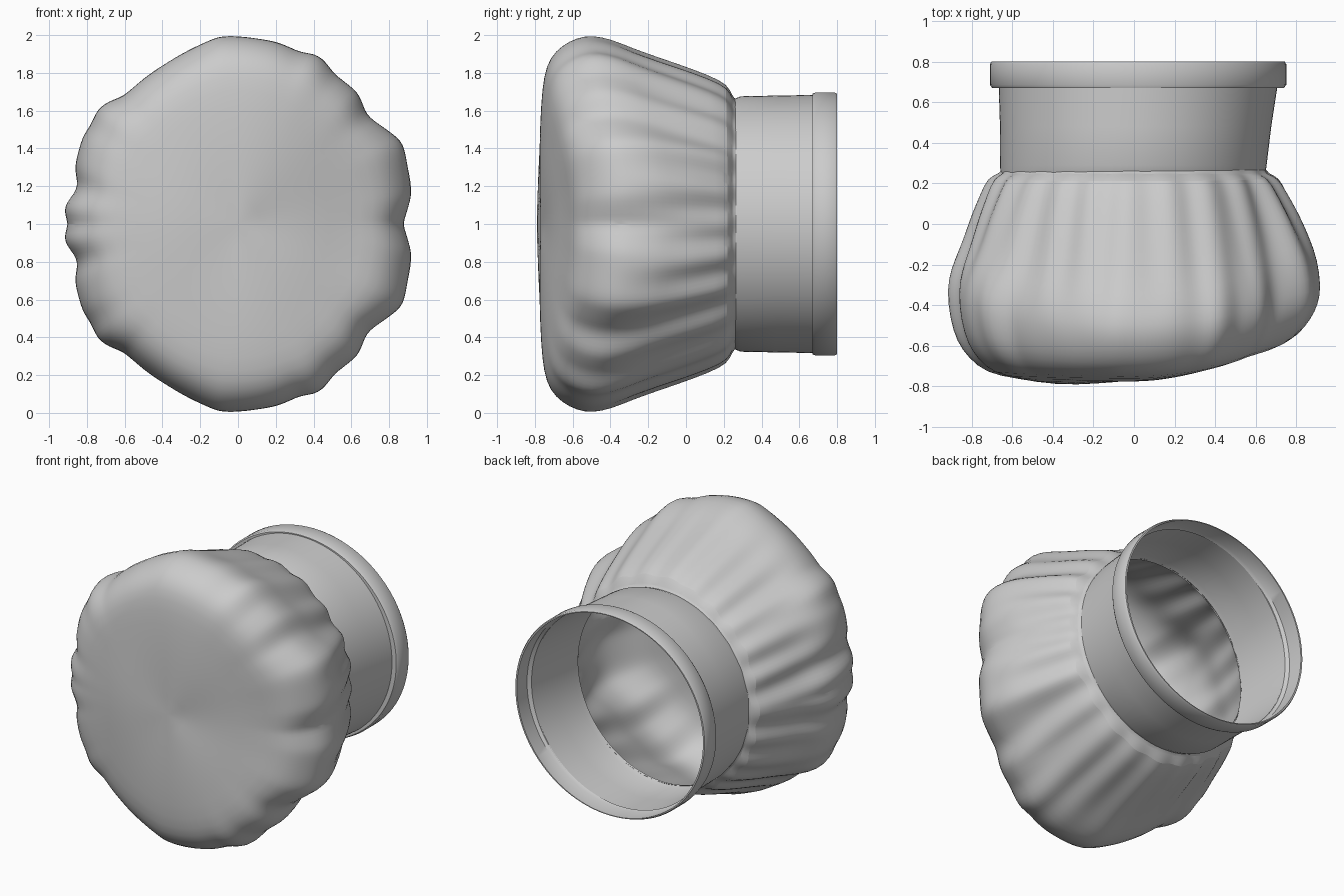
import bpy, bmesh, math

if "Cube" in bpy.data.objects:
    bpy.data.objects.remove(bpy.data.objects["Cube"])

N = 120

# Upper half of the gathered crown outline (x, z), mirrored across z = 1
HALF = [(.875, 1.0), (.925, 1.15), (.91, 1.27), (.88, 1.43), (.77, 1.52), (.68, 1.58),
        (.64, 1.7), (.51, 1.8), (.43, 1.905), (.33, 1.915), (.22, 1.965), (0, 2.0),
        (-.1, 2.0), (-.27, 1.92), (-.45, 1.81), (-.61, 1.68), (-.745, 1.625),
        (-.78, 1.53), (-.83, 1.46), (-.87, 1.3), (-.845, 1.2), (-.935, 1.08), (-.9, 1.0)]
POLAR = [(math.atan2(z - 1, x), math.hypot(x, z - 1)) for x, z in HALF]


def outline(a):
    a = abs(math.remainder(a, 2 * math.pi))
    for (a0, r0), (a1, r1) in zip(POLAR, POLAR[1:]):
        if a <= a1:
            return r0 + (r1 - r0) * (a - a0) / (a1 - a0)
    return POLAR[-1][1]


def ellipse(a, rx, rz):
    return 1 / math.hypot(math.cos(a) / rx, math.sin(a) / rz)


def loft(name, rings, tip=None):
    """Skin closed rings, optionally closing the last one to a tip."""
    bm = bmesh.new()
    rows = [[bm.verts.new(p) for p in ring] for ring in rings]
    for p, q in zip(rows, rows[1:]):
        for i in range(N):
            j = (i + 1) % N
            bm.faces.new((p[i], p[j], q[j], q[i]))
    if tip:
        t = bm.verts.new(tip)
        for i in range(N):
            bm.faces.new((rows[-1][i], rows[-1][(i + 1) % N], t))
    bmesh.ops.recalc_face_normals(bm, faces=bm.faces)
    me = bpy.data.meshes.new(name)
    bm.to_mesh(me)
    bm.free()
    ob = bpy.data.objects.new(name, me)
    bpy.context.collection.objects.link(ob)
    bpy.context.view_layer.objects.active = ob
    bpy.ops.object.select_all(action='DESELECT')
    ob.select_set(True)
    bpy.ops.object.shade_smooth_by_angle(angle=math.radians(40))
    return ob


# Puffy crown rows: y at top/bottom, y at left, y at right,
# blend from neck to outline, cap scale, pleat strength
CROWN = [(.265, .265, .265, 0, 1, 0), (.245, .245, .245, .04, 1, .4),
         (.225, .23, .23, .21, 1, 1), (.12, .14, .16, .36, 1, 1),
         (-.04, .04, .08, .53, 1, 1), (-.17, -.06, .01, .66, 1, .9),
         (-.29, -.14, -.07, .79, 1, .7), (-.39, -.22, -.16, .92, 1, .4),
         (-.5, -.32, -.3, 1, 1, .1), (-.58, -.46, -.39, 1, .985, 0),
         (-.655, -.58, -.46, 1, .95, 0), (-.72, -.66, -.54, 1, .89, 0),
         (-.753, -.735, -.595, 1, .80, 0), (-.768, -.76, -.625, 1, .65, 0),
         (-.776, -.795, -.70, 1, .42, 0), (-.774, -.786, -.74, 1, .2, 0)]


def crown_ring(y_top, y_left, y_right, blend, cap, pleat):
    pts = []
    for i in range(N):
        a = 2 * math.pi * i / N
        c = math.cos(a)
        full = outline(a)
        k = min(1, (1 - cap) / .35)
        full += (ellipse(a, .9, .97) - full) * k
        neck = ellipse(a, .653, .66)
        r = (neck + (full - neck) * blend) * cap
        m = abs(math.remainder(a, 2 * math.pi))
        r += pleat * (.008 + .010 * abs(c)) * math.cos(24 * m + .9 * math.sin(3 * m))
        y = y_top + ((y_right if c > 0 else y_left) - y_top) * c * c
        pts.append((r * c, y, 1 + r * math.sin(a)))
    return pts


crown = loft("gathered_crown", [crown_ring(*r) for r in CROWN], (0, -.77, 1))
sub = crown.modifiers.new("smooth_cloth", 'SUBSURF')
sub.levels = sub.render_levels = 1


def oval(y, cx, rx, rz):
    return [(cx + rx * math.cos(2 * math.pi * i / N), y,
             1 + rz * math.sin(2 * math.pi * i / N)) for i in range(N)]


# Flaring head band
loft("head_band", [oval(.25, -.005, .653, .66), oval(.29, -.003, .656, .676),
                   oval(.48, .008, .668, .68), oval(.675, .02, .686, .683)])

# Folded rim around the opening
loft("folded_rim", [oval(.67, .02, .686, .68), oval(.67, .02, .718, .69),
                    oval(.685, .02, .73, .696), oval(.787, .02, .73, .696),
                    oval(.80, .02, .722, .69), oval(.80, .02, .71, .685),
                    oval(.69, .02, .71, .685), oval(.67, .02, .686, .678)])
